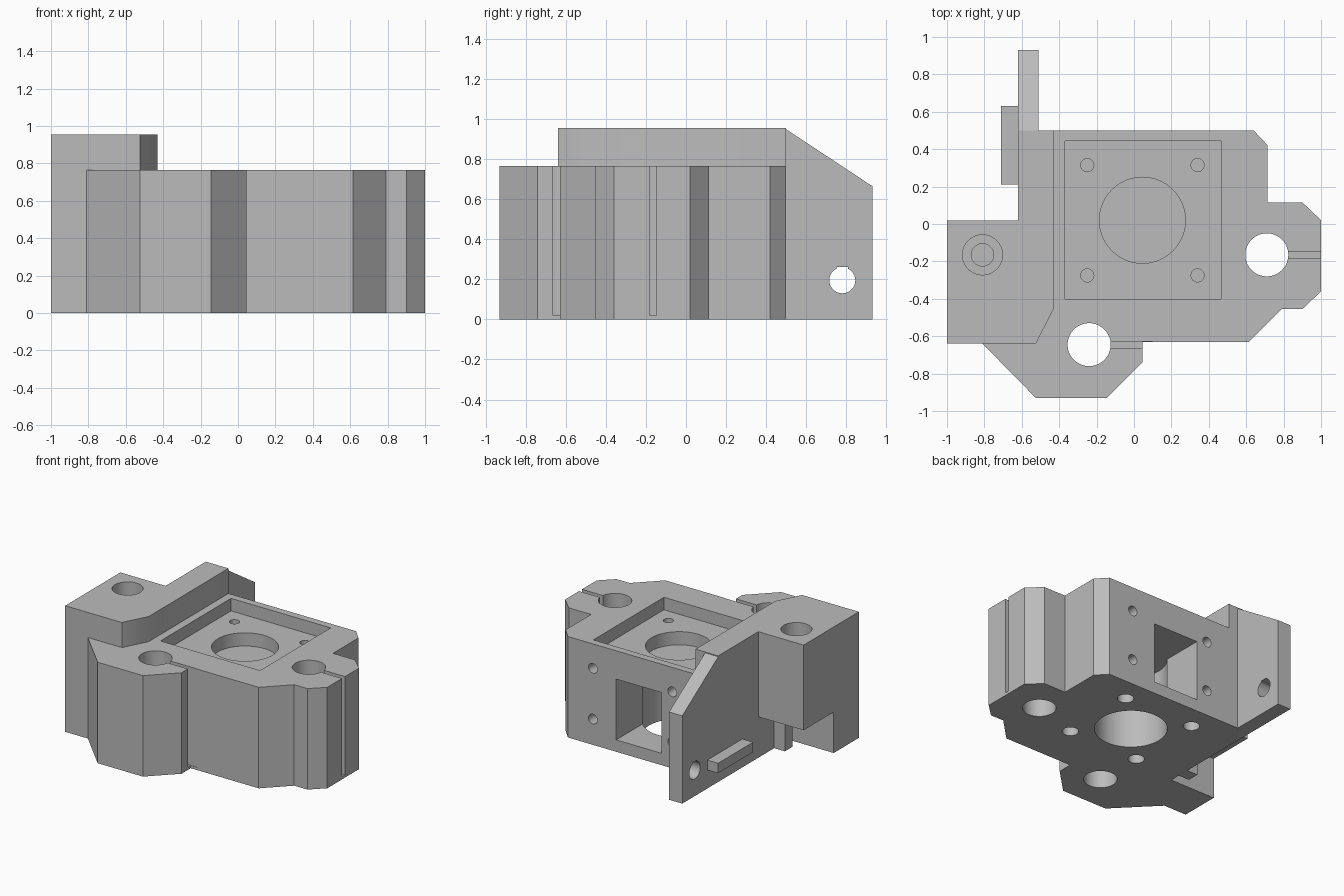
import bpy
import bmesh
import math
from mathutils import Matrix, Vector

if "Cube" in bpy.data.objects:
    bpy.data.objects.remove(bpy.data.objects["Cube"], do_unlink=True)

grey = bpy.data.materials.new("plain grey")
grey.use_nodes = True
grey.diffuse_color = (0.5, 0.5, 0.5, 1)
grey.node_tree.nodes["Principled BSDF"].inputs["Base Color"].default_value = grey.diffuse_color


def finish(bm, name):
    bmesh.ops.recalc_face_normals(bm, faces=bm.faces)
    mesh = bpy.data.meshes.new(name)
    bm.to_mesh(mesh)
    bm.free()
    mesh.materials.append(grey)
    obj = bpy.data.objects.new(name, mesh)
    bpy.context.collection.objects.link(obj)
    return obj


def prism(name, points, low, high, axis="Z"):
    """Extrude an outline: XY points along Z, or YZ points along X."""
    bm = bmesh.new()
    place = (lambda a, b: (a, b, low)) if axis == "Z" else (lambda a, b: (low, a, b))
    face = bm.faces.new([bm.verts.new(place(a, b)) for a, b in points])
    out = bmesh.ops.extrude_face_region(bm, geom=[face])
    verts = [v for v in out["geom"] if isinstance(v, bmesh.types.BMVert)]
    step = Vector((0, 0, high - low)) if axis == "Z" else Vector((high - low, 0, 0))
    bmesh.ops.translate(bm, verts=verts, vec=step)
    return finish(bm, name)


def box(name, x0, x1, y0, y1, z0, z1):
    return prism(name, [(x0, y0), (x1, y0), (x1, y1), (x0, y1)], z0, z1)


def cylinder(name, start, axis, radius, length, sides=64):
    bm = bmesh.new()
    direction = Vector(axis)
    turn = direction.to_track_quat("Z", "Y").to_matrix().to_4x4()
    middle = Vector(start) + direction * length / 2
    bmesh.ops.create_cone(bm, cap_ends=True, segments=sides, radius1=radius, radius2=radius,
                          depth=length, matrix=Matrix.Translation(middle) @ turn)
    return finish(bm, name)


def combine(target, tool, operation):
    tool.hide_render = True
    mod = target.modifiers.new("combine", "BOOLEAN")
    mod.operation = operation
    mod.solver = "EXACT"
    mod.object = tool
    graph = bpy.context.evaluated_depsgraph_get()
    mesh = bpy.data.meshes.new_from_object(target.evaluated_get(graph))
    target.modifiers.clear()
    target.data = mesh
    bpy.data.objects.remove(tool, do_unlink=True)


UP = (0, 0, 1)
TOP, RAISED = 0.765, 0.955
CX, CY = 0.045, 0.02

# Main body outline with the two chamfered rod clamps
body = prism("carriage_body", [
    (-0.81, -0.64), (-0.525, -0.93), (-0.145, -0.93), (0.045, -0.74), (0.045, -0.63),
    (0.615, -0.63), (0.79, -0.455), (0.9, -0.455), (1, -0.36), (1, 0.02), (0.9, 0.115),
    (0.715, 0.115), (0.715, 0.42), (0.64, 0.5), (-0.62, 0.5), (-0.62, -0.34),
    (-0.81, -0.34)], 0, TOP)

# Raised side rail, side block, its leg, back plate, plate ridge and support rib
parts = [
    prism("side_rail", [(-0.62, -0.64), (-0.525, -0.64), (-0.43, -0.455),
                        (-0.43, 0.5), (-0.62, 0.5)], 0.5, RAISED),
    box("side_block", -1, -0.56, -0.64, 0.02, 0.31, RAISED),
    box("side_leg", -1, -0.6, -0.64, -0.34, 0, 0.4),
    prism("back_plate", [(0.3, 0), (0.93, 0), (0.93, 0.665), (0.49, RAISED), (0.3, RAISED)],
          -0.62, -0.51, "X"),
    box("plate_ridge", -0.71, -0.6, 0.21, 0.63, 0.14, 0.215),
    box("support_rib", -0.71, -0.6, -0.26, -0.17, 0, 0.35),
]
for part in parts:
    combine(body, part, "UNION")

# Square pocket, central bore with a thin web, and the back window
cutters = [
    box("pocket", -0.37, 0.465, -0.4, 0.445, 0.67, 0.9),
    cylinder("upper_bore", (CX, CY, 0.57), UP, 0.23, 0.2),
    cylinder("lower_bore", (CX, CY, -0.1), UP, 0.25, 0.65),
    box("window", CX - 0.19, CX + 0.19, CY, 0.6, 0.09, 0.55),
]
# Screw holes in the pocket floor with wider recesses below
for sx in (-1, 1):
    for sy in (-1, 1):
        x, y = CX + sx * 0.295, CY + sy * 0.295
        cutters.append(cylinder("screw_hole", (x, y, 0.48), UP, 0.035, 0.25, 32))
        cutters.append(cylinder("screw_recess", (x, y, -0.1), UP, 0.057, 0.56, 32))
# Screw holes in the back wall
for x in (-0.235, 0.43):
    for z in (0.195, 0.58):
        cutters.append(cylinder("back_hole", (x, 0.6, z), (0, -1, 0), 0.037, 0.22, 32))
# Rod holes and their clamp slits
for x, y, end in ((0.71, -0.165, 1.1), (-0.24, -0.645, 0.1)):
    cutters.append(cylinder("rod_hole", (x, y, -0.1), UP, 0.115, 1.1))
    cutters.append(box("clamp_slit", x, end, y - 0.018, y + 0.018, 0.02, 0.9))
# Stepped hole in the side block and cross hole in the back plate
cutters += [
    cylinder("block_hole", (-0.81, -0.165, 0.6), UP, 0.107, 0.5),
    cylinder("block_inner_hole", (-0.81, -0.165, 0.33), UP, 0.06, 0.5, 32),
    cylinder("plate_hole", (-0.7, 0.78, 0.195), (1, 0, 0), 0.065, 0.3, 32),
    box("plate_hole_crown", -0.7, -0.4, 0.752, 0.808, 0.2, 0.262),
]
for cutter in cutters:
    combine(body, cutter, "DIFFERENCE")

# Smooth bores, sharp edges
bpy.ops.object.select_all(action="DESELECT")
body.select_set(True)
bpy.context.view_layer.objects.active = body
bpy.ops.object.shade_smooth_by_angle(angle=math.radians(30))
